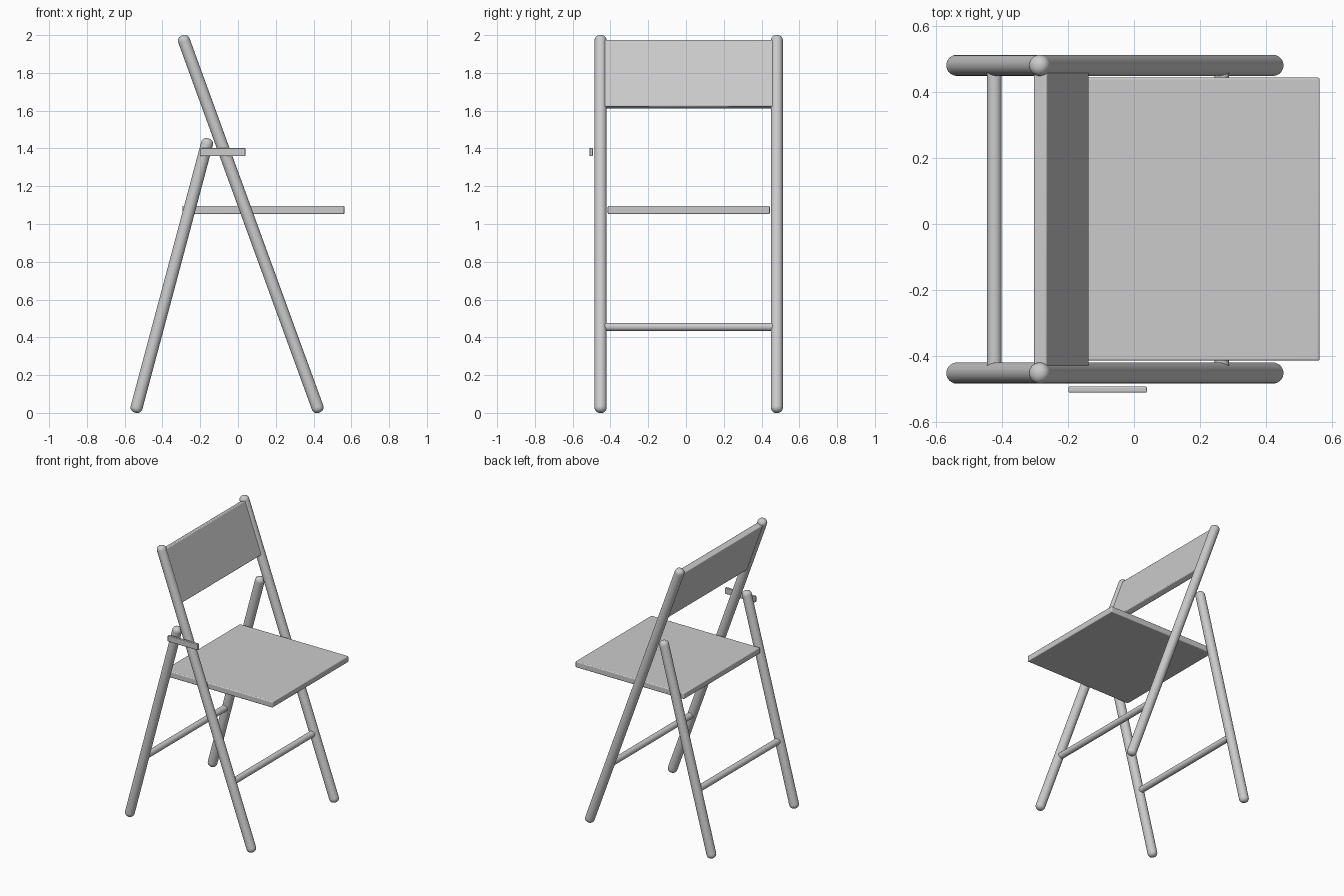
import bpy, math
from mathutils import Vector

if "Cube" in bpy.data.objects:
    bpy.data.objects.remove(bpy.data.objects["Cube"])

Y_LEFT, Y_RIGHT = 0.481, -0.452
Y_MID = (Y_LEFT + Y_RIGHT) / 2
FRONT_TOP, FRONT_FOOT = (-0.285, 1.968), (0.42, 0.032)
REAR_TOP, REAR_FOOT = (-0.165, 1.422), (-0.536, 0.032)
R_LEG, R_BAR = 0.032, 0.022


def finish(ob, name, bevel, segments):
    ob.name = name
    if bevel:
        m = ob.modifiers.new("Bevel", 'BEVEL')
        m.width, m.segments = bevel, segments
        m.limit_method, m.angle_limit = 'ANGLE', math.radians(50)
    bpy.ops.object.shade_smooth_by_angle(angle=math.radians(35))
    return ob


def rod(name, a, b, r, extend=0.0, bevel=0.0):
    a, b = Vector(a), Vector(b)
    d = b - a
    bpy.ops.mesh.primitive_cylinder_add(
        vertices=32, radius=r, depth=d.length + 2 * extend, location=(a + b) / 2,
        rotation=d.to_track_quat('Z', 'Y').to_euler())
    return finish(bpy.context.object, name, bevel, 6)


def box(name, centre, size, tilt=0.0, bevel=0.004):
    bpy.ops.mesh.primitive_cube_add(size=1, location=centre)
    ob = bpy.context.object
    ob.scale = size
    bpy.ops.object.transform_apply(location=False, rotation=False, scale=True)
    ob.rotation_euler = (0, tilt, 0)
    return finish(ob, name, bevel, 3)


def x_at(z, top, foot):
    return foot[0] + (z - foot[1]) * (top[0] - foot[0]) / (top[1] - foot[1])


# Round-ended legs on both sides
for side, y in (("left", Y_LEFT), ("right", Y_RIGHT)):
    for part, top, foot in (("front_leg", FRONT_TOP, FRONT_FOOT),
                            ("rear_leg", REAR_TOP, REAR_FOOT)):
        rod(f"{part}_{side}", (foot[0], y, foot[1]), (top[0], y, top[1]),
            R_LEG, extend=R_LEG, bevel=0.028)

# Cross bars
for part, top, foot in (("front_bar", FRONT_TOP, FRONT_FOOT),
                        ("rear_bar", REAR_TOP, REAR_FOOT)):
    x = x_at(0.455, top, foot)
    rod(part, (x, Y_RIGHT, 0.455), (x, Y_LEFT, 0.455), R_BAR)

# Seat board
box("seat", (0.134, Y_MID, 1.074), (0.858, 0.858, 0.043), bevel=0.006)

# Backrest panel, tilted along the front legs
tilt = math.atan2(FRONT_TOP[0] - FRONT_FOOT[0], FRONT_TOP[1] - FRONT_FOOT[1])
box("backrest", (x_at(1.792, FRONT_TOP, FRONT_FOOT), Y_MID, 1.792),
    (0.043, Y_LEFT - Y_RIGHT, 0.375), tilt, bevel=0.006)

# Folding link, right side only
box("folding_link", (-0.08, -0.502, 1.381), (0.238, 0.018, 0.043))
